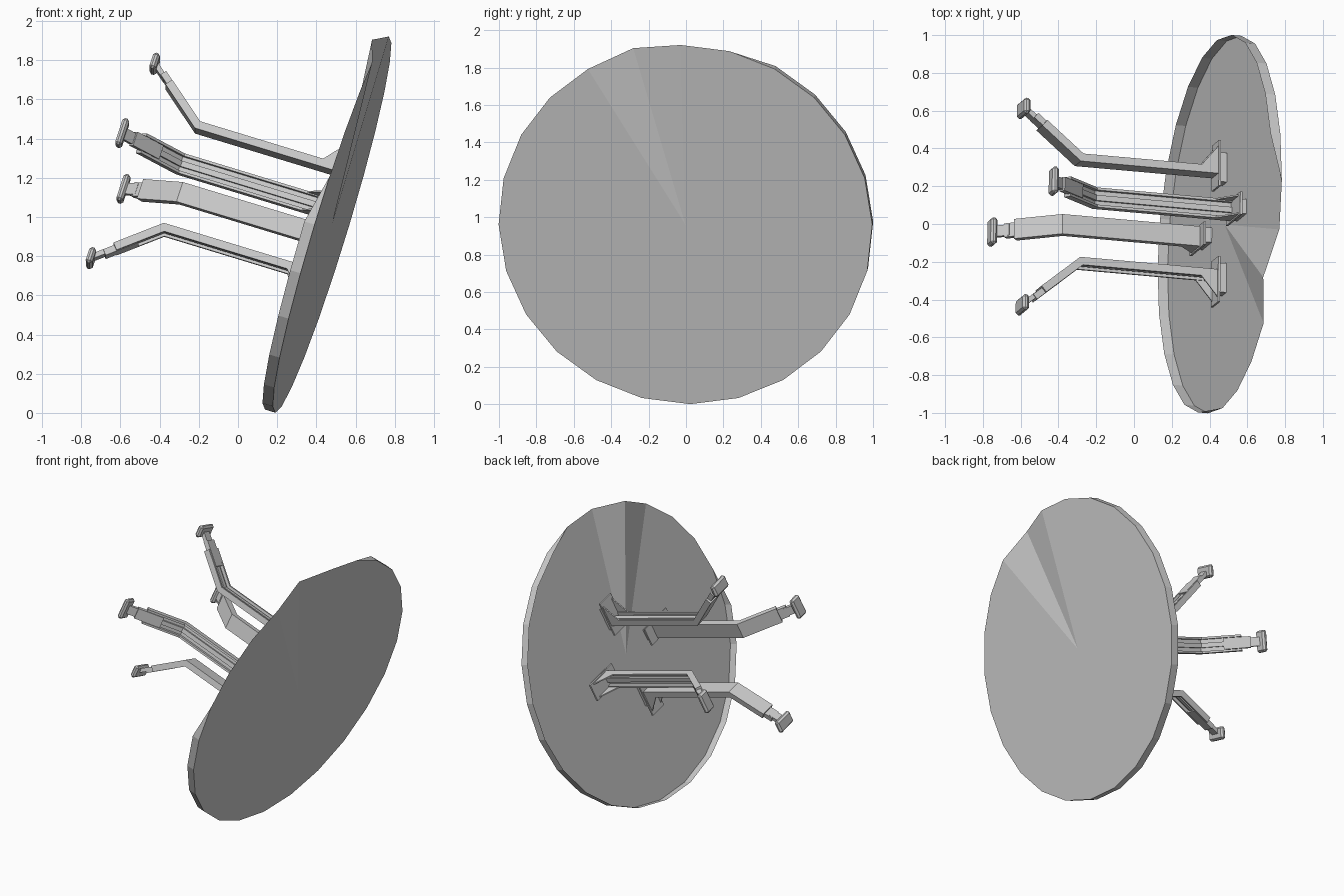
import bpy
import bmesh
import math
from mathutils import Matrix, Vector

cube = bpy.data.objects.get("Cube")
if cube:
    bpy.data.objects.remove(cube, do_unlink=True)

GREY = (0.6, 0.6, 0.6, 1)
mat = bpy.data.materials.new("light grey")
mat.use_nodes = True
mat.diffuse_color = GREY
mat.node_tree.nodes["Principled BSDF"].inputs["Base Color"].default_value = GREY

# Tilted table frame: local z runs from the table top along the legs
axis = Vector((-0.954, 0.085, 0.29)).normalized()
up = (Vector((0, 0, 1)) - axis * axis.z).normalized()
side = axis.cross(up)
TABLE = Matrix((up, side, axis)).transposed().to_4x4()
TABLE.translation = (0.48, -0.003, 0.961)


def to_mesh(name, bm):
    bmesh.ops.recalc_face_normals(bm, faces=bm.faces)
    mesh = bpy.data.meshes.new(name)
    bm.to_mesh(mesh)
    bm.free()
    mesh.materials.append(mat)
    return mesh


def place(name, mesh, matrix):
    obj = bpy.data.objects.new(name, mesh)
    bpy.context.collection.objects.link(obj)
    obj.matrix_world = matrix


def sweep(name, profile, stations):
    """Sweep (outward, sideways) points through (position, outward vector) stations."""
    bm = bmesh.new()
    rings = []
    for pos, out in stations:
        rings.append([bm.verts.new(pos + out * a + Vector((0, t, 0))) for a, t in profile])
    n = len(profile)
    for r0, r1 in zip(rings, rings[1:]):
        for i in range(n):
            j = (i + 1) % n
            bm.faces.new((r0[i], r0[j], r1[j], r1[i]))
    bm.faces.new(rings[0])
    bm.faces.new(rings[-1])
    return to_mesh(name, bm)


def rect(depth, width, shift=0):
    a, t = depth / 2, width / 2
    return [(shift - a, -t), (shift + a, -t), (shift + a, t), (shift - a, t)]


# Round top: a thin sheet with a folded rim, worn away on one upper side
RADIUS, RIM, SIDES = 1.003, 0.055, 24
WORN = {5, 6, 8, 9, 10, 11}
DROPPED = 7
bm = bmesh.new()
top, lip = [], []
for k in range(SIDES):
    ang = math.tau * k / SIDES
    x, y = RADIUS * math.sin(ang), RADIUS * math.cos(ang)
    v = bm.verts.new((x, y, RIM if k == DROPPED else 0))
    top.append(v)
    lip.append(v if k in WORN or k == DROPPED else bm.verts.new((x, y, RIM)))
centre = bm.verts.new((0, 0, 0))
for k in range(SIDES):
    j = (k + 1) % SIDES
    bm.faces.new((centre, top[k], top[j]))
    loop = list(dict.fromkeys((top[k], lip[k], lip[j], top[j])))
    if len(loop) > 2:
        bm.faces.new(loop)
place("table_top", to_mesh("table_top", bm), TABLE)

# Leg frame: x outward from the table centre, y sideways, z along the leg
R, BASE, BEND = 0.283, 0.05, 0.81
OUT = Vector((1, 0, 0))
slant = Vector((0.637, 0, 0.771)).normalized()
slant_out = Vector((slant.z, 0, -slant.x))
mitre = (OUT + slant_out) / (1 + OUT.dot(slant_out))
bend = Vector((R, 0, BEND))


def along(s):
    return (bend + slant * s, slant_out)


# Channel section: flat inside, two flanges on the outside
W, F = 0.054, 0.04
channel = [(-0.02, -W), (0.022, -W), (0.022, -F), (0.0, -F),
           (0.0, F), (0.022, F), (0.022, W), (-0.02, W)]

parts = {}
parts["beam"] = sweep("beam", channel, [
    (Vector((R, 0, BASE)), OUT), (bend, mitre), along(0.27)])
parts["rib"] = sweep("rib", rect(0.016, 0.03, 0.006), [
    (Vector((R, 0, BASE)), OUT), (bend, mitre), along(0.2)])
parts["sleeve"] = sweep("sleeve", rect(0.034, 0.075, 0.006), [along(0.15), along(0.33)])
parts["ankle"] = sweep("ankle", rect(0.026, 0.06), [along(0.3), along(0.395)])

# Mounting plate on a short spacer
parts["mount_plate"] = sweep("mount_plate", rect(0.25, 0.125, 0.035), [
    (Vector((R, 0, BASE - 0.008)), OUT), (Vector((R, 0, BASE + 0.004)), OUT)])
parts["spacer"] = sweep("spacer", rect(0.16, 0.08, 0.02), [
    (Vector((R, 0, 0.001)), OUT), (Vector((R, 0, BASE)), OUT)])

# Pair of triangular gussets bracing the outside of the beam
bm = bmesh.new()
for s in (-1, 1):
    rings = [[bm.verts.new((R + x, s * y, BASE + z))
              for x, z in ((0.015, 0), (0.135, 0), (0.015, 0.1))] for y in (0.046, 0.054)]
    bm.faces.new(rings[0])
    bm.faces.new(rings[1])
    for i in range(3):
        j = (i + 1) % 3
        bm.faces.new((rings[0][i], rings[0][j], rings[1][j], rings[1][i]))
parts["gussets"] = to_mesh("gussets", bm)

# Foot pad, parallel to the table top, with chamfered edges
bm = bmesh.new()
foot = bend + slant * 0.402
bmesh.ops.create_cube(bm, size=1, matrix=Matrix.Translation(foot)
                      @ Matrix.Diagonal((0.085, 0.145, 0.036, 1)))
bmesh.ops.bevel(bm, geom=bm.edges[:], offset=0.012, segments=1, affect='EDGES')
parts["foot_pad"] = to_mesh("foot_pad", bm)

# Four legs around the axis
for i, leg in enumerate(("upper", "back", "lower", "front")):
    turn = Matrix.Rotation(math.radians(16 + 90 * i), 4, 'Z')
    for part, mesh in parts.items():
        place(f"{leg}_leg_{part}", mesh, TABLE @ turn)
